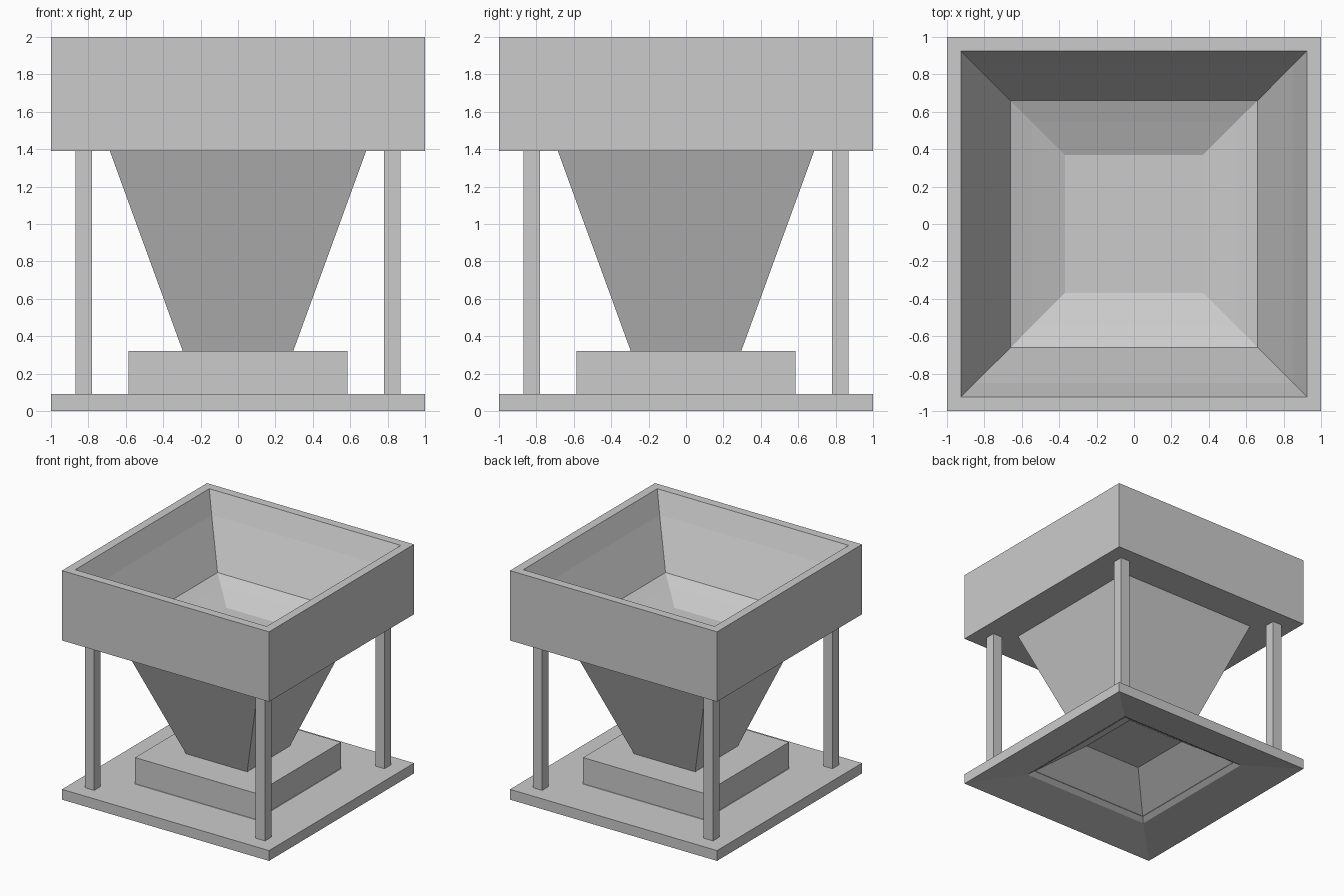
import bpy
import bmesh

if "Cube" in bpy.data.objects:
    bpy.data.objects.remove(bpy.data.objects["Cube"])

CORNERS = [(-1, -1), (1, -1), (1, 1), (-1, 1)]


def finish(name, bm):
    mesh = bpy.data.meshes.new(name)
    bm.to_mesh(mesh)
    bm.free()
    obj = bpy.data.objects.new(name, mesh)
    bpy.context.collection.objects.link(obj)
    return obj


def square_sweep(name, profile, cap_start=False, cap_end=False):
    """Join square rings given as (half width, height)."""
    bm = bmesh.new()
    rings = [[bm.verts.new((sx * h, sy * h, z)) for sx, sy in CORNERS]
             for h, z in profile]
    for a, b in zip(rings, rings[1:]):
        for i in range(4):
            j = (i + 1) % 4
            bm.faces.new((a[i], a[j], b[j], b[i]))
    if cap_start:
        bm.faces.new(rings[0][::-1])
    if cap_end:
        bm.faces.new(rings[-1])
    return finish(name, bm)


# Upper basin: flat underside, outer walls, rim, sloped inside and floor
square_sweep("basin", [(0.685, 1.39), (1, 1.39), (1, 2), (0.925, 2),
                       (0.85, 1.82), (0.66, 1.44), (0.545, 1.39),
                       (0.37, 1.32)], cap_end=True)

# Tapered funnel
square_sweep("funnel", [(0.295, 0.32), (0.685, 1.39)])

# Base plate with raised outlet block, hollow underneath
square_sweep("base", [(0.28, 0.31), (0.63, 0.06), (1, 0), (1, 0.09),
                      (0.585, 0.09), (0.585, 0.32), (0.295, 0.32)],
             cap_start=True)

# Four corner legs
LEG_NAMES = ["front_left_leg", "front_right_leg",
             "back_right_leg", "back_left_leg"]
for leg_name, (sx, sy) in zip(LEG_NAMES, CORNERS):
    leg = square_sweep(leg_name, [(0.045, 0.09), (0.045, 1.39)], True, True)
    leg.location = (sx * 0.825, sy * 0.825, 0)
